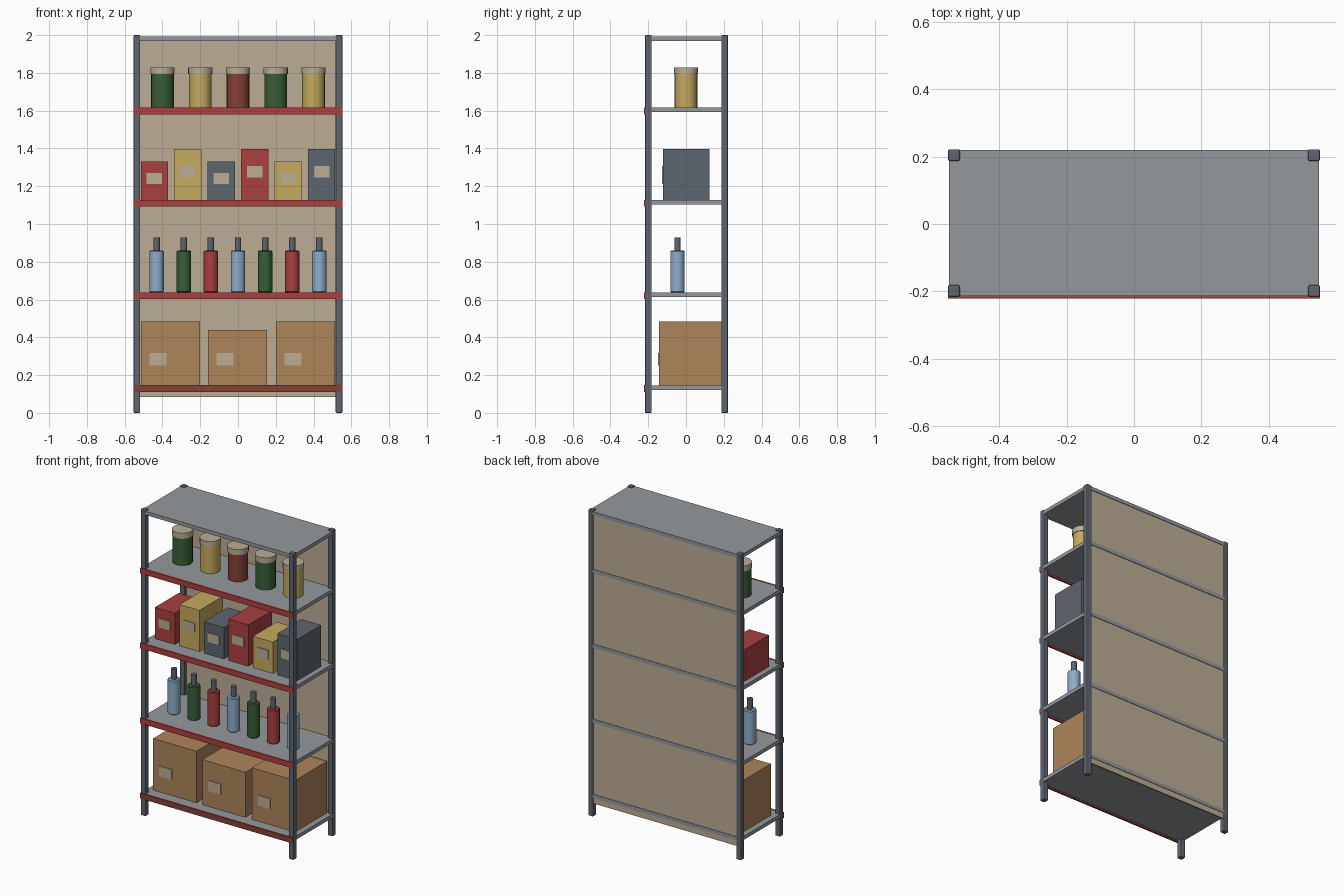
import bpy, math

if "Cube" in bpy.data.objects:
    bpy.data.objects.remove(bpy.data.objects["Cube"])


def srgb(r, g, b):
    f = lambda c: c / 12.92 if c <= 0.04045 else ((c + 0.055) / 1.055) ** 2.4
    return (f(r / 255), f(g / 255), f(b / 255), 1)


MATS = {}
for name, rgb in {
    "dark_steel": (95, 102, 112), "light_steel": (148, 153, 157),
    "beige": (188, 174, 150), "red": (170, 64, 62), "dark_red": (134, 64, 56),
    "green": (56, 94, 56), "yellow": (198, 170, 94), "blue": (142, 174, 202),
    "cardboard": (174, 133, 90),
}.items():
    MATS[name] = bpy.data.materials.new(name)
    MATS[name].diffuse_color = srgb(*rgb)


def box(name, x, y, z, mat, bevel=0):
    """Box from (min, max) ranges on each axis."""
    loc = [(a + b) / 2 for a, b in (x, y, z)]
    bpy.ops.mesh.primitive_cube_add(size=1, location=loc)
    ob = bpy.context.object
    ob.name = name
    ob.scale = [b - a for a, b in (x, y, z)]
    bpy.ops.object.transform_apply(location=False, rotation=False, scale=True)
    ob.data.materials.append(MATS[mat])
    if bevel:
        m = ob.modifiers.new("bevel", "BEVEL")
        m.width, m.segments = bevel, 2
    return ob


def cyl(name, x, y, r, z0, z1, mat, bevel=0):
    bpy.ops.mesh.primitive_cylinder_add(vertices=20, radius=r, depth=z1 - z0,
                                        location=(x, y, (z0 + z1) / 2))
    ob = bpy.context.object
    ob.name = name
    ob.data.materials.append(MATS[mat])
    bpy.ops.object.shade_smooth_by_angle(angle=math.radians(30))
    if bevel:
        m = ob.modifiers.new("bevel", "BEVEL")
        m.width, m.segments = bevel, 1
    return ob


def span(c, w):
    return (c - w / 2, c + w / 2)


# Corner posts
for x in (-0.535, 0.535):
    for y in (-0.199, 0.2045):
        box("post", span(x, 0.035), span(y, 0.035), (0, 2), "dark_steel", 0.005)

# Shelves, with a coloured lip on all but the top
LEVELS = [0.134, 0.625, 1.115, 1.604]
for i, z in enumerate(LEVELS + [1.981]):
    box("shelf", (-0.55, 0.55), (-0.214, 0.2195), span(z, 0.024), "light_steel")
    if i < 4:
        box("shelf_lip", (-0.552, 0.552), (-0.222, -0.210), span(z - 0.005, 0.036),
            "dark_red" if i == 0 else "red")
TOPS = [z + 0.012 for z in LEVELS]

# Back panel
box("back_panel", (-0.535, 0.535), (0.207, 0.216), (0.085, 1.985), "beige")

# Cardboard cartons
for x, top in ((-0.357, 0.483), (-0.002, 0.44), (0.357, 0.483)):
    box("carton", span(x, 0.312), (-0.143, 0.187), (TOPS[0], top), "cardboard")
    box("carton_label", span(x - 0.066, 0.09), (-0.149, -0.142), (0.25, 0.318), "beige")

# Bottles
for i in range(7):
    x = (i - 3) * 0.1435
    cyl("bottle", x, -0.045, 0.038, TOPS[1], 0.86, ("blue", "green", "red")[i % 3], 0.005)
    cyl("bottle_neck", x, -0.045, 0.017, 0.855, 0.928, "dark_steel")

# Packets
for i in range(6):
    x = (i - 2.5) * 0.177
    h = 0.27 if i % 2 else 0.205
    z = TOPS[2]
    box("packet", span(x, 0.144), (-0.122, 0.124), (z, z + h),
        ("red", "yellow", "dark_steel")[i % 3])
    box("packet_label", span(x, 0.082), (-0.128, -0.121), span(z + 0.555 * h, 0.059), "beige")

# Jars with lids
for i, mat in enumerate(("green", "yellow", "dark_red", "green", "yellow")):
    x = (i - 2) * 0.2
    cyl("jar", x, 0, 0.06, TOPS[3], 1.795, mat)
    cyl("jar_lid", x, 0, 0.064, 1.793, 1.829, "beige")

for m in bpy.data.materials:
    if m.users and not m.is_grease_pencil:
        m.use_nodes = True
        m.node_tree.nodes["Principled BSDF"].inputs["Base Color"].default_value = m.diffuse_color
